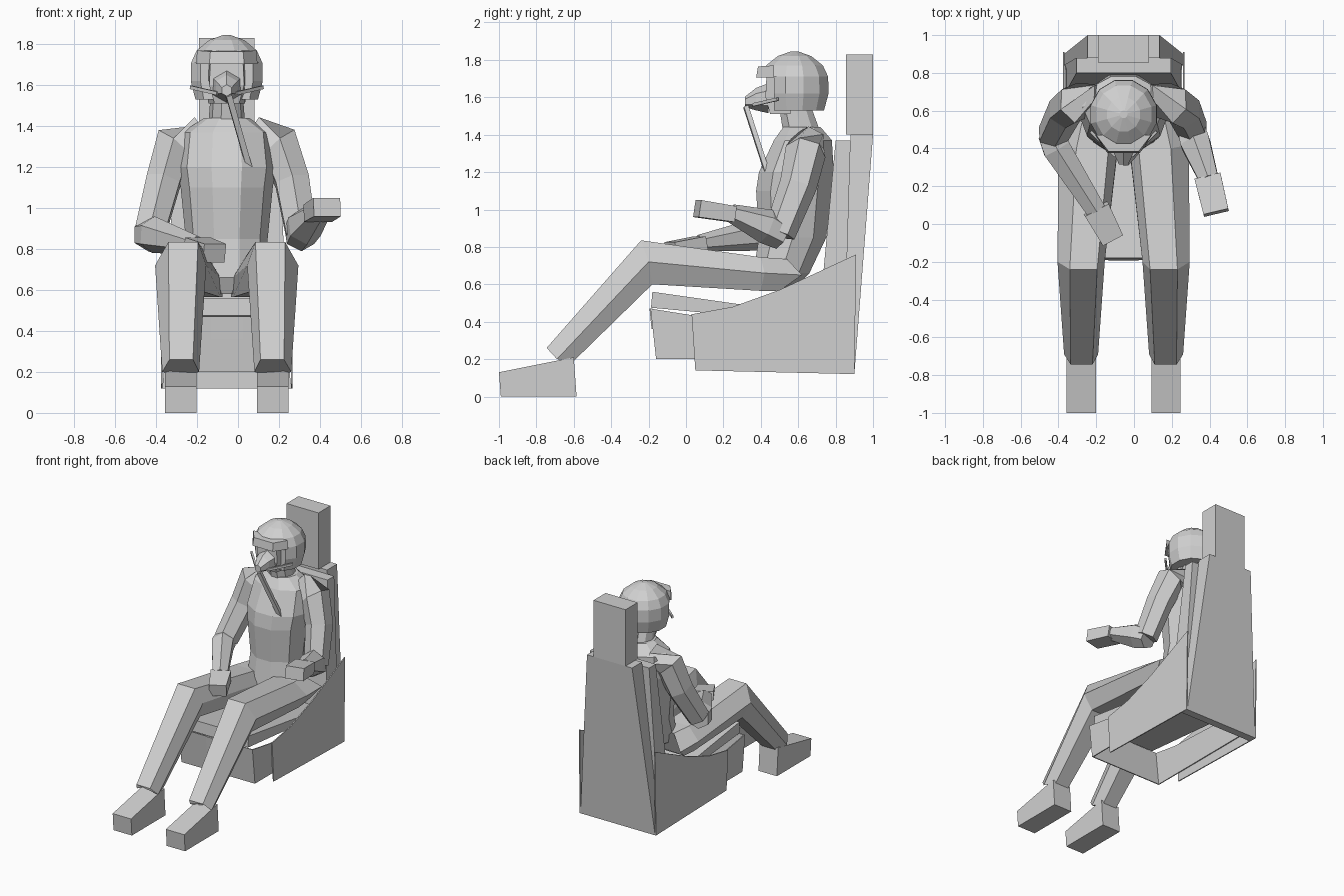
import bpy, bmesh, math
from mathutils import Vector

if "Cube" in bpy.data.objects:
    bpy.data.objects.remove(bpy.data.objects["Cube"])

CX = -0.055  # symmetry plane of seat and sitter

grey = bpy.data.materials.new("light_grey")
grey.use_nodes = True
COLOUR = (0.63, 0.63, 0.63, 1)
grey.diffuse_color = COLOUR
bsdf = grey.node_tree.nodes["Principled BSDF"]
bsdf.inputs["Base Color"].default_value = COLOUR
bsdf.inputs["Roughness"].default_value = 0.8


def loft(name, rings):
    """Skin a list of equal-length rings and cap both ends."""
    bm = bmesh.new()
    loops = [[bm.verts.new(p) for p in ring] for ring in rings]
    n = len(loops[0])
    for a, b in zip(loops, loops[1:]):
        for i in range(n):
            j = (i + 1) % n
            bm.faces.new((a[i], a[j], b[j], b[i]))
    bm.faces.new(loops[0])
    bm.faces.new(loops[-1])
    bmesh.ops.recalc_face_normals(bm, faces=bm.faces)
    mesh = bpy.data.meshes.new(name)
    bm.to_mesh(mesh)
    bm.free()
    mesh.materials.append(grey)
    obj = bpy.data.objects.new(name, mesh)
    bpy.context.collection.objects.link(obj)
    return obj


def prism(name, profile, x0, x1):
    """Extrude a (y, z) outline from x0 to x1."""
    return loft(name, [[(x, y, z) for y, z in profile] for x in (x0, x1)])


def slab(name, profile, half_widths):
    """Centred (y, z) outline with its own half width at each corner."""
    return loft(name, [[(CX + s * w, y, z) for (y, z), w in zip(profile, half_widths)]
                       for s in (-1, 1)])


def oval(z, front, back, half, n=10):
    """Horizontal ring with flat sides facing front and back."""
    ym, ry = (front + back) / 2, (back - front) / 2
    k = 1 / math.cos(math.pi / n)
    ring = []
    for i in range(n):
        a = 2 * math.pi * (i + 0.5) / n
        ring.append((CX + half * math.sin(a), ym - ry * k * math.cos(a), z))
    return ring


def tube(name, path, radii, n=6):
    """Faceted limb along a path; each radius is (sideways, upward)."""
    pts = [Vector(p) for p in path]
    rings = []
    for i, p in enumerate(pts):
        d = (pts[min(i + 1, len(pts) - 1)] - pts[max(i - 1, 0)]).normalized()
        side = d.cross(Vector((0, -1, 0.35))) if abs(d.z) > 0.6 else d.cross(Vector((0, 0, 1)))
        side.normalize()
        up = side.cross(d)
        if abs(d.z) > 0.6 and i and up.y > 0:
            side, up = -side, -up
        ru, rv = radii[i]
        rings.append([p + side * ru * math.cos(a) + up * rv * math.sin(a)
                      for a in (2 * math.pi * (k + 0.5) / n for k in range(n))])
    return loft(name, rings)


# Seat back, cushions and headrest
slab("seat_back", [(0.88, 1.40), (1.0, 1.40), (0.90, 0.12), (0.84, 0.12)],
     [0.19, 0.19, 0.315, 0.315])
slab("headrest", [(0.855, 1.40), (0.855, 1.83), (1.0, 1.83), (1.0, 1.40)], [0.135] * 4)
slab("back_cushion", [(0.80, 1.37), (0.88, 1.37), (0.845, 0.2), (0.71, 0.4)],
     [0.25, 0.25, 0.31, 0.30])
slab("seat_cushion", [(-0.18, 0.56), (-0.187, 0.475), (0.73, 0.39), (0.73, 0.43)],
     [0.27] * 4)

# Open seat pan made of thin walls, with a handle plate in front
slab("pan_front", [(-0.19, 0.47), (-0.16, 0.2), (-0.152, 0.2), (-0.182, 0.47)], [0.31] * 4)
slab("pull_handle", [(-0.195, 0.47), (-0.184, 0.36), (-0.17, 0.36), (-0.18, 0.47)], [0.08] * 4)
for side, s in (("left", 1), ("right", -1)):
    prism(side + "_pan_wall",
          [(-0.19, 0.47), (-0.16, 0.2), (0.84, 0.2), (0.82, 0.4), (0.03, 0.435)],
          CX + s * 0.302, CX + s * 0.31)
    prism(side + "_seat_panel",
          [(0.03, 0.44), (0.05, 0.14), (0.90, 0.12), (0.91, 0.76), (0.5, 0.57), (0.25, 0.48)],
          CX + s * 0.314, CX + s * 0.322)

# Legs and boots, mirrored; each section lists (inner, outer, y, z) for three levels
hip = [(0.08, 0.22, 0.54, 0.735), (0.03, 0.33, 0.62, 0.65), (0.02, 0.28, 0.50, 0.565)]
groin = [(0.08, 0.25, 0.40, 0.745), (0.03, 0.345, 0.42, 0.66), (0.03, 0.29, 0.40, 0.565)]
knee = [(0.14, 0.285, -0.24, 0.835), (0.10, 0.35, -0.20, 0.72), (0.14, 0.295, -0.18, 0.60)]
ankle = [(0.165, 0.28, -0.745, 0.26), (0.135, 0.315, -0.69, 0.20), (0.165, 0.28, -0.60, 0.19)]
for side, s in (("left", 1), ("right", -1)):
    rings = []
    for top, mid, low in (hip, groin, knee, ankle):
        order = [(top, 0), (top, 1), (mid, 1), (low, 1), (low, 0), (mid, 0)]
        rings.append([(CX + s * r[k], r[2], r[3]) for r, k in order])
    loft(side + "_leg", rings)
    prism(side + "_boot", [(-0.99, 0), (-1.0, 0.13), (-0.6, 0.21), (-0.585, 0)],
          CX + s * 0.147, CX + s * 0.302)

# Torso and neck
loft("torso", [oval(0.58, 0.40, 0.58, 0.06), oval(0.66, 0.36, 0.66, 0.20),
               oval(0.85, 0.39, 0.75, 0.20), oval(1.1, 0.375, 0.78, 0.225),
               oval(1.2, 0.39, 0.79, 0.24), oval(1.37, 0.47, 0.78, 0.22),
               oval(1.44, 0.52, 0.72, 0.11)])
loft("neck", [oval(1.41, 0.52, 0.72, 0.09), oval(1.6, 0.49, 0.65, 0.075)])

# Arms: one reaching forward, one resting across the lap
tube("left_upper_arm",
     [(0.07, 0.66, 1.36), (0.20, 0.64, 1.31), (0.265, 0.60, 1.13), (0.31, 0.50, 0.87)],
     [(0.09, 0.09), (0.11, 0.11), (0.095, 0.10), (0.085, 0.085)])
tube("left_forearm", [(0.30, 0.52, 0.86), (0.325, 0.43, 0.91), (0.395, 0.24, 0.98)],
     [(0.08, 0.08), (0.09, 0.095), (0.06, 0.05)])
tube("left_hand", [(0.39, 0.25, 0.975), (0.435, 0.06, 1.005)],
     [(0.10, 0.06), (0.095, 0.065)], 4)
tube("right_upper_arm",
     [(-0.18, 0.66, 1.36), (-0.31, 0.64, 1.31), (-0.365, 0.60, 1.13), (-0.43, 0.47, 0.88)],
     [(0.09, 0.09), (0.11, 0.11), (0.095, 0.10), (0.085, 0.085)])
tube("right_forearm", [(-0.44, 0.48, 0.87), (-0.41, 0.40, 0.87), (-0.20, 0.07, 0.82)],
     [(0.08, 0.08), (0.085, 0.09), (0.06, 0.045)])
tube("right_hand", [(-0.20, 0.08, 0.815), (-0.115, -0.08, 0.78)],
     [(0.10, 0.06), (0.085, 0.065)], 4)

# Helmet: full dome above, lower shell cut flat where the face opens
HY, N = 0.58, 12
loft("helmet_dome", [oval(z, HY - r, HY + r, r, N) for z, r in
                     ((1.71, 0.18), (1.77, 0.152), (1.82, 0.09), (1.845, 0.02))])
shell = [oval(z, HY - r, HY + r, r, N) for z, r in
         ((1.53, 0.158), (1.62, 0.182), (1.71, 0.18))]
loft("helmet_shell", [[(x, max(y, 0.47), z) for x, y, z in ring] for ring in shell])
slab("brow_visor", [(0.375, 1.705), (0.385, 1.765), (0.47, 1.77), (0.47, 1.705)],
     [0.085, 0.08, 0.145, 0.15])
slab("face", [(0.43, 1.71), (0.425, 1.6), (0.45, 1.51), (0.56, 1.51), (0.56, 1.71)],
     [0.08, 0.085, 0.06, 0.09, 0.1])

# Breathing mask, straps and hose
mask = []
for y, z, r in ((0.44, 1.595, 0.08), (0.375, 1.59, 0.06), (0.315, 1.575, 0.028)):
    mask.append([(CX + r * math.sin(a), y, z + r * math.cos(a))
                 for a in (math.pi * k / 3 for k in range(6))])
loft("mask", mask)
for side, s in (("left", 1), ("right", -1)):
    tube(side + "_mask_strap", [(CX + s * 0.045, 0.36, 1.56), (CX + s * 0.175, 0.49, 1.59)],
         [(0.01, 0.012)] * 2, 4)
tube("hose", [(-0.045, 0.32, 1.55), (0.06, 0.44, 1.18)], [(0.02, 0.018)] * 2, 4)
